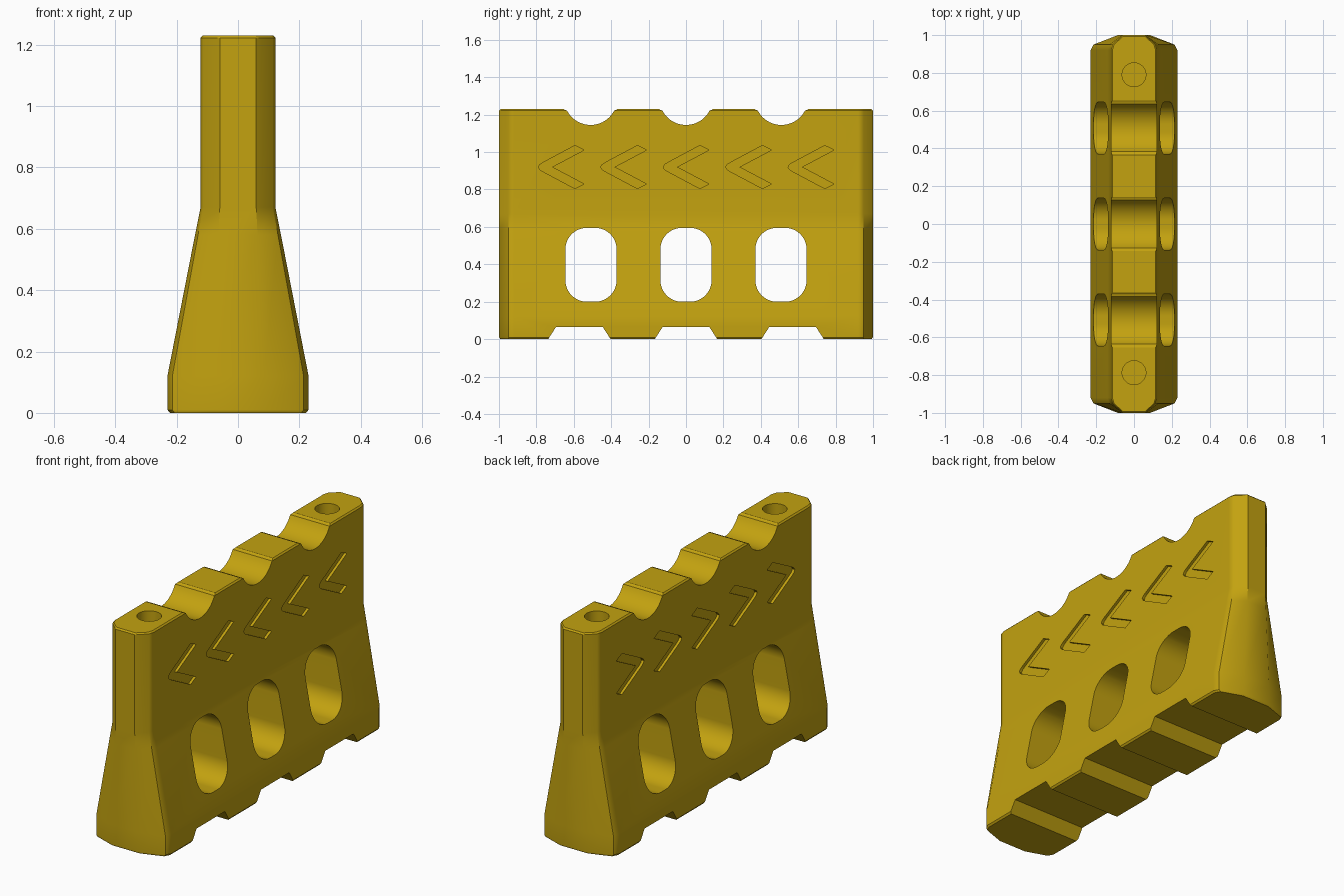
import bpy
import bmesh
from math import sin, cos, pi, radians

cube = bpy.data.objects.get("Cube")
if cube:
    bpy.data.objects.remove(cube, do_unlink=True)

mustard = bpy.data.materials.new("mustard_yellow")
mustard.use_nodes = True
colour = (0.546, 0.362, 0.005, 1)
mustard.diffuse_color = colour
mustard.node_tree.nodes["Principled BSDF"].inputs["Base Color"].default_value = colour


def loft(bm, rings):
    """Join equal-length closed rings of points into a capped solid."""
    loops = [[bm.verts.new(p) for p in ring] for ring in rings]
    for a, b in zip(loops, loops[1:]):
        for i in range(len(a)):
            j = (i + 1) % len(a)
            bm.faces.new((a[i], a[j], b[j], b[i]))
    bm.faces.new(loops[0][::-1])
    bm.faces.new(loops[-1])


def finish(name, bm):
    bmesh.ops.recalc_face_normals(bm, faces=bm.faces)
    mesh = bpy.data.meshes.new(name)
    bm.to_mesh(mesh)
    bm.free()
    mesh.materials.append(mustard)
    ob = bpy.data.objects.new(name, mesh)
    bpy.context.collection.objects.link(ob)
    return ob


def prism(bm, profile, y, x0, x1):
    """Extrude a (y, z) profile along x, shifted by y."""
    loft(bm, [[(x, y + p, z) for p, z in profile] for x in (x0, x1)])


def arc(cy, cz, r, a0, a1, steps):
    angles = [radians(a0 + (a1 - a0) * i / steps) for i in range(steps + 1)]
    return [(cy + r * cos(a), cz + r * sin(a)) for a in angles]


# Body: chamfered slab with a flared foot and softened top and bottom rims
def body_ring(z, half_width, inset=0):
    w, end, side = half_width - inset, 1 - inset, 0.92
    flat = 0.03 + half_width * 0.24
    quarter = [(w, side), (w * 0.93, side + 0.03), (flat, end)]
    ring = quarter + [(-x, y) for x, y in quarter[::-1]]
    ring += [(-x, -y) for x, y in ring]
    return [(x, y, z) for x, y in ring]


bm = bmesh.new()
loft(bm, [body_ring(*s) for s in (
    (0, 0.23, 0.008), (0.01, 0.23), (0.12, 0.23), (0.58, 0.14),
    (0.67, 0.122), (1.222, 0.122), (1.23, 0.122, 0.008))])
body = finish("barrier_body", bm)

cutters = []

# Scallops across the top
bm = bmesh.new()
scallop = [(-0.14, 1.3), (-0.145, 1.231), (-0.137, 1.225)]
scallop += arc(0, 1.287, 0.142, 207, 333, 20)
scallop += [(0.137, 1.225), (0.145, 1.231), (0.14, 1.3)]
for y in (-0.51, 0, 0.51):
    prism(bm, scallop, y, -0.4, 0.4)
cutters.append(finish("scallop_cutter", bm))

# Rounded slots through the flared part
bm = bmesh.new()
slot = []
for cy, cz, start in ((0.022, 0.48, 0), (-0.022, 0.48, 90),
                      (-0.022, 0.315, 180), (0.022, 0.315, 270)):
    slot += arc(cy, cz, 0.115, start, start + 90, 10)
for y in (-0.508, 0, 0.508):
    prism(bm, slot, y, -0.4, 0.4)
cutters.append(finish("slot_cutter", bm))

# Drainage notches under the foot
bm = bmesh.new()
notch = [(-0.205, -0.06), (0.205, -0.06), (0.125, 0.065), (-0.125, 0.065)]
for y in (-0.57, 0, 0.57):
    prism(bm, notch, y, -0.4, 0.4)
cutters.append(finish("notch_cutter", bm))

# Blind pin holes in the top at both ends
bm = bmesh.new()
for y in (-0.787, 0.79):
    circle = arc(0, y, 0.063, 0, 352.5, 47)
    loft(bm, [[(px, py, z) for px, py in circle] for z in (1.03, 1.3)])
cutters.append(finish("pin_hole_cutter", bm))

# Chevron grooves on both sides, all pointing to the front
bm = bmesh.new()
upper = [(0.245, 0.091), (0.196, 0.115), (0.025, 0.024), (0.008, 0.013)]
chevron = upper + [(0, 0)] + [(y, -z) for y, z in upper[::-1]] + [(0.073, 0)]
chevron = [(y - 0.79, z + 0.92) for y, z in chevron]
for i in range(5):
    for s in (-1, 1):
        prism(bm, chevron, i * 0.334, s * 0.107, s * 0.2)
cutters.append(finish("chevron_cutter", bm))

# Apply the cuts
bpy.ops.object.select_all(action="DESELECT")
body.select_set(True)
bpy.context.view_layer.objects.active = body
for cutter in cutters:
    cutter.hide_render = True
    mod = body.modifiers.new(cutter.name, "BOOLEAN")
    mod.operation = "DIFFERENCE"
    mod.solver = "EXACT"
    mod.object = cutter
    bpy.ops.object.modifier_apply(modifier=mod.name)
    bpy.data.objects.remove(cutter, do_unlink=True)

# Smooth shading with crisp edges
bpy.ops.object.shade_smooth_by_angle(angle=radians(32))
normals = body.modifiers.new("even_shading", "WEIGHTED_NORMAL")
normals.keep_sharp = True
